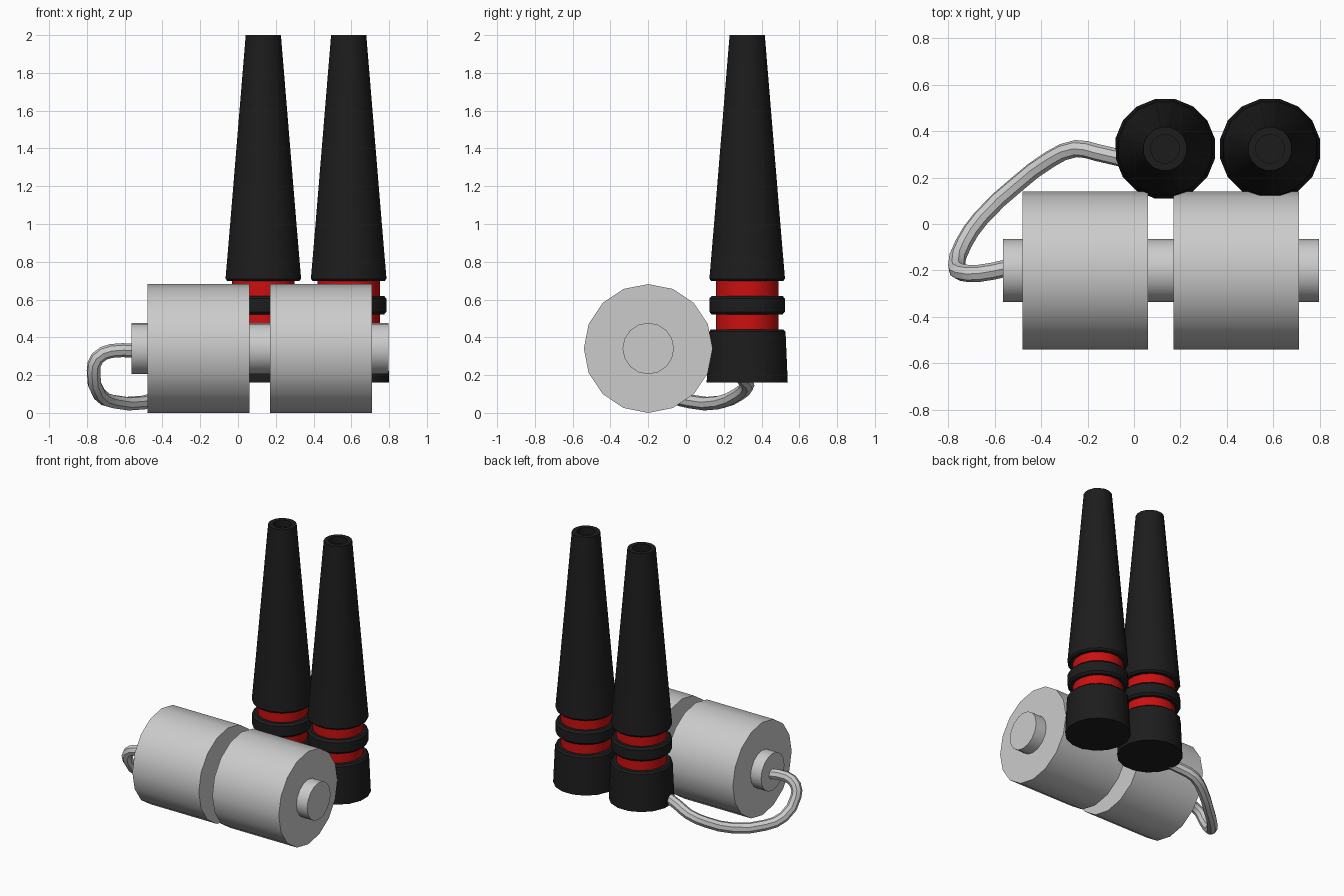
import bpy, bmesh, math
from mathutils import Matrix, Vector

if "Cube" in bpy.data.objects:
    bpy.data.objects.remove(bpy.data.objects["Cube"])


def material(name, rgb):
    m = bpy.data.materials.new(name)
    m.diffuse_color = (*rgb, 1)
    m.use_nodes = True
    m.node_tree.nodes["Principled BSDF"].inputs["Base Color"].default_value = m.diffuse_color
    return m


black = material("black_rubber", (0.012, 0.012, 0.012))
red = material("red_band", (0.6, 0.005, 0.005))


def lathe(name, profile, matrix, mat=None, sides=16, turn=0.0):
    """Revolve (radius, height) points around z, cap both ends, then place."""
    bm = bmesh.new()
    rings = []
    for r, h in profile:
        angles = [turn + 2 * math.pi * i / sides for i in range(sides)]
        rings.append([bm.verts.new((r * math.cos(a), r * math.sin(a), h)) for a in angles])
    for lo, hi in zip(rings, rings[1:]):
        for i in range(sides):
            j = (i + 1) % sides
            bm.faces.new((lo[i], lo[j], hi[j], hi[i]))
    bm.faces.new(rings[0][::-1])
    bm.faces.new(rings[-1])
    bmesh.ops.transform(bm, matrix=matrix, verts=bm.verts)
    me = bpy.data.meshes.new(name)
    bm.to_mesh(me)
    bm.free()
    if mat:
        me.materials.append(mat)
    ob = bpy.data.objects.new(name, me)
    bpy.context.collection.objects.link(ob)
    smooth(ob)
    return ob


def smooth(ob):
    bpy.ops.object.select_all(action='DESELECT')
    ob.select_set(True)
    bpy.context.view_layer.objects.active = ob
    bpy.ops.object.shade_smooth_by_angle(angle=math.radians(30))


# Drums and axle, lying along x
lying = Matrix.Translation((0, -0.2, 0.341)) @ Matrix.Rotation(math.pi / 2, 4, 'Y')
for name, r, x0, x1 in (("left_drum", 0.341, -0.48, 0.06),
                        ("right_drum", 0.341, 0.17, 0.71),
                        ("axle", 0.136, -0.565, 0.797)):
    lathe(name, [(r, x0), (r, x1)], lying)

# Two upright handles
parts = (
    ("base", black, [(0.219, 0.16), (0.207, 0.43), (0.195, 0.442)]),
    ("red_core", red, [(0.169, 0.43), (0.169, 0.715)]),
    ("ring", black, [(0.19, 0.52), (0.204, 0.535), (0.204, 0.605), (0.19, 0.62)]),
    ("grip", black, [(0.194, 0.698), (0.204, 0.71), (0.179, 1.0), (0.095, 2.0),
                     (0.062, 2.0), (0.062, 1.95)]),
)
for side, x in (("left", 0.134), ("right", 0.586)):
    for part, mat, profile in parts:
        lathe(f"{side}_handle_{part}", profile, Matrix.Translation((x, 0.324, 0)),
              mat, turn=math.pi / 16)

# Cable from the axle end round to the left handle
path = [(-0.55, -0.19, 0.328), (-0.67, -0.213, 0.328), (-0.745, -0.208, 0.29),
        (-0.765, -0.185, 0.22), (-0.735, -0.085, 0.1), (-0.66, 0.025, 0.06),
        (-0.5, 0.175, 0.055), (-0.36, 0.28, 0.1), (-0.25, 0.325, 0.145),
        (-0.16, 0.308, 0.175), (0.0, 0.27, 0.21)]
cu = bpy.data.curves.new("cable", 'CURVE')
cu.dimensions = '3D'
cu.bevel_depth = 0.037
cu.bevel_resolution = 2
cu.resolution_u = 2
cu.use_fill_caps = True
sp = cu.splines.new('BEZIER')
sp.bezier_points.add(len(path) - 1)
for bp, co in zip(sp.bezier_points, path):
    bp.co = co
    bp.handle_left_type = bp.handle_right_type = 'AUTO'
cable = bpy.data.objects.new("cable", cu)
bpy.context.collection.objects.link(cable)
bpy.ops.object.select_all(action='DESELECT')
cable.select_set(True)
bpy.context.view_layer.objects.active = cable
bpy.ops.object.convert(target='MESH')
smooth(bpy.context.view_layer.objects.active)
